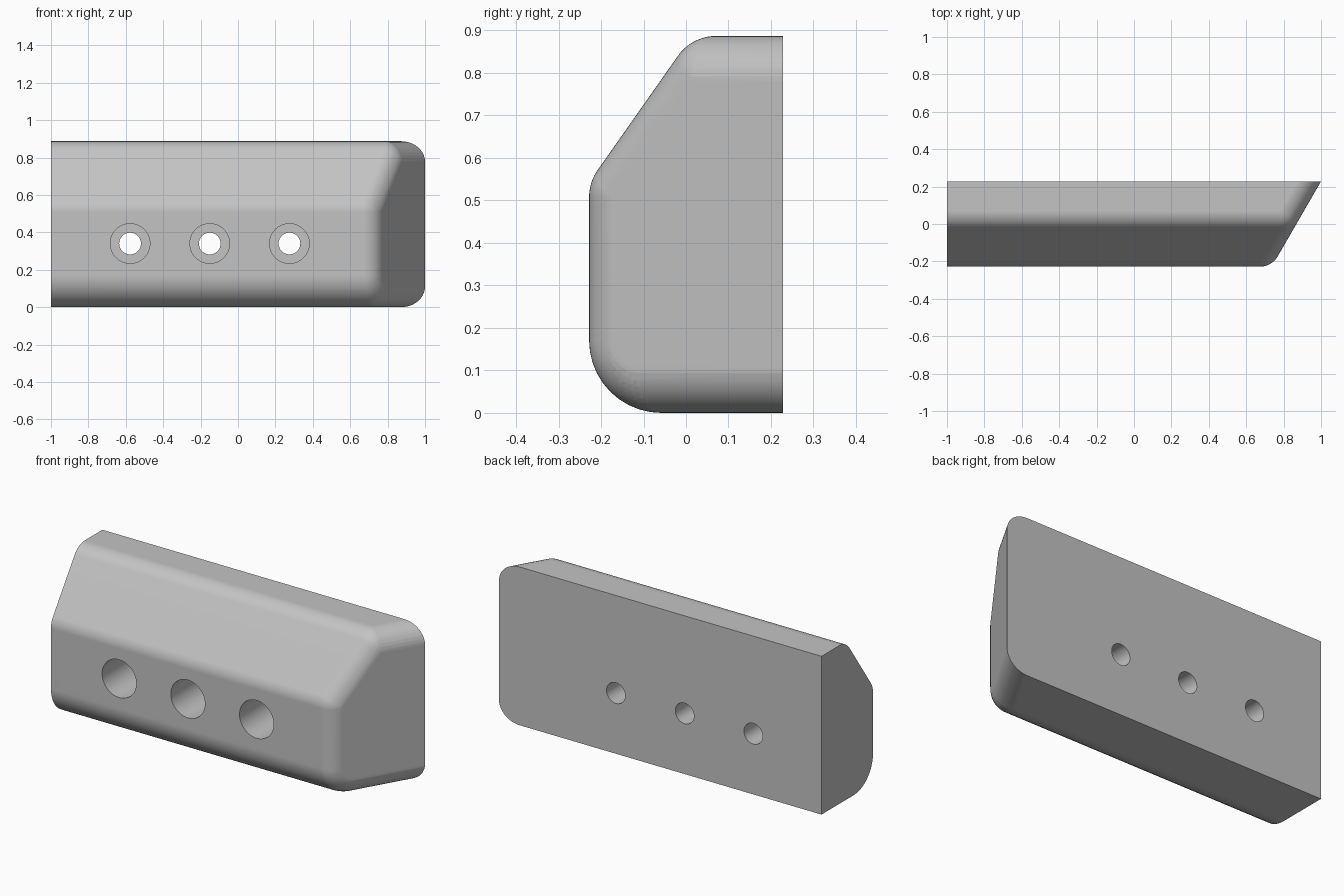
import bpy, bmesh, math
from mathutils import Vector

if "Cube" in bpy.data.objects:
    bpy.data.objects.remove(bpy.data.objects["Cube"])

R = 0.11          # general edge radius
EXTRA = 0.06      # added radius of the lower front edge
BACK, LEFT = 0.228, -1.0
STEPS = 10

grey = bpy.data.materials.new("plain grey")
grey.use_nodes = True
grey.diffuse_color = (0.55, 0.55, 0.55, 1)
grey.node_tree.nodes["Principled BSDF"].inputs["Base Color"].default_value = grey.diffuse_color


def make_object(name, bm):
    mesh = bpy.data.meshes.new(name)
    bm.to_mesh(mesh)
    bm.free()
    mesh.materials.append(grey)
    obj = bpy.data.objects.new(name, mesh)
    bpy.context.collection.objects.link(obj)
    return obj


def sweep(a, b):
    """Evenly spaced directions from a to b."""
    angle = a.angle(b)
    return [(a * math.sin(angle * (1 - i / STEPS)) + b * math.sin(angle * i / STEPS)) / math.sin(angle)
            for i in range(STEPS + 1)]


# Face directions: underside, front, slope, top and slanted end
down, front, up = Vector((0, 0, -1)), Vector((0, -1, 0)), Vector((0, 0, 1))
slope = Vector((0, -0.818, 0.575)).normalized()
end = Vector((math.cos(math.radians(30)), -0.5, 0))
normals = [down, front, slope, up]
directions = [d for a, b in zip(normals, normals[1:]) for p in sweep(a, b) for d in sweep(end, p)]

# Core outline of the section; rolling a ball of radius R over it gives the block
core = [Vector((0, 0.5, 0.11)), Vector((0, 0.5, 0.777)), Vector((0, 0.071, 0.777)), Vector((0, -0.118, 0.508))]
core += [Vector((0, -0.058, 0.17)) + d * EXTRA for d in sweep(down, front)]

bm = bmesh.new()
for c in core:
    x_end = 1 + ((c.y - BACK) * 0.5 - R) / end.x
    for x in (LEFT - 0.3, x_end):
        for d in directions:
            bm.verts.new(Vector((x, c.y, c.z)) + d * R)
bmesh.ops.remove_doubles(bm, verts=bm.verts, dist=0.0002)
bmesh.ops.convex_hull(bm, input=bm.verts)
bmesh.ops.delete(bm, geom=[v for v in bm.verts if not v.link_faces], context='VERTS')
bmesh.ops.dissolve_limit(bm, angle_limit=math.radians(0.6), verts=bm.verts, edges=bm.edges)

# Flat back and flat left end
for point, normal in (((0, BACK, 0), (0, 1, 0)), ((LEFT, 0, 0), (-1, 0, 0))):
    bmesh.ops.bisect_plane(bm, geom=bm.verts[:] + bm.edges[:] + bm.faces[:], dist=1e-5,
                           plane_co=point, plane_no=normal, clear_outer=True)
    bmesh.ops.holes_fill(bm, edges=[e for e in bm.edges if e.is_boundary], sides=0)
bmesh.ops.recalc_face_normals(bm, faces=bm.faces)
block = make_object("block", bm)
bpy.context.view_layer.objects.active = block
block.select_set(True)


# Stepped bolt holes: wide at the front, narrow through to the back
def drill(name, radius, y0, y1):
    cut = bmesh.new()
    for x in (-0.577, -0.151, 0.275):
        made = bmesh.ops.create_cone(cut, cap_ends=True, segments=64, radius1=radius, radius2=radius, depth=y1 - y0)
        for v in made["verts"]:
            v.co = Vector((x + v.co.x, (y0 + y1) / 2 + v.co.z, 0.34 - v.co.y))
    bmesh.ops.recalc_face_normals(cut, faces=cut.faces)
    cutter = make_object(name, cut)
    cutter.hide_render = True
    mod = block.modifiers.new(name, 'BOOLEAN')
    mod.operation, mod.solver, mod.object = 'DIFFERENCE', 'EXACT', cutter
    bpy.ops.object.modifier_apply(modifier=mod.name)
    bpy.data.objects.remove(cutter)


drill("counterbore_cutter", 0.106, -0.4, 0.07)
drill("bolt_hole_cutter", 0.058, -0.4, 0.4)

bpy.ops.object.shade_smooth_by_angle(angle=math.radians(30))
weighted = block.modifiers.new("even_shading", 'WEIGHTED_NORMAL')
weighted.keep_sharp = True
